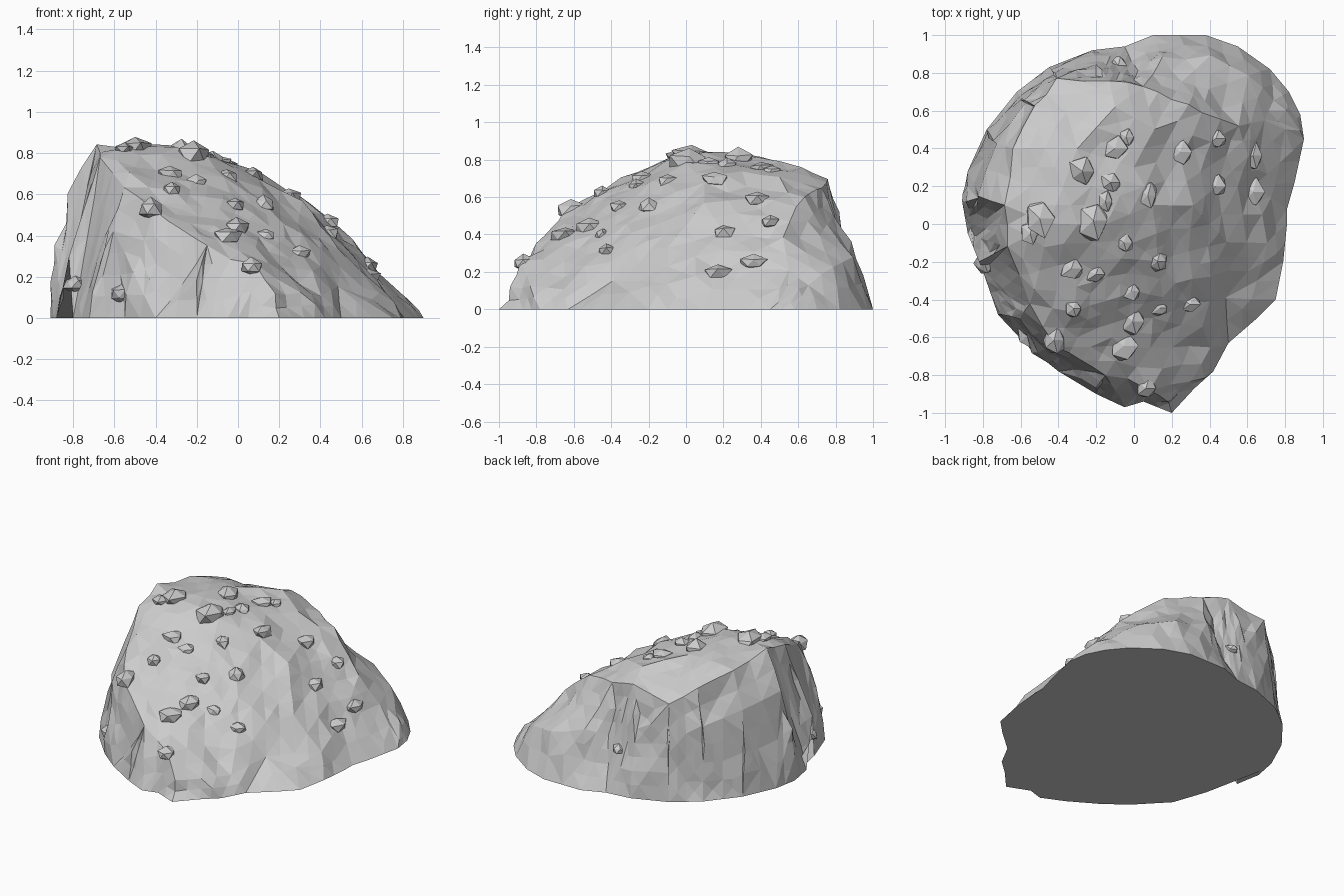
import bpy, bmesh, random
from mathutils import Vector, noise
from mathutils.geometry import delaunay_2d_cdt
from mathutils.bvhtree import BVHTree

if "Cube" in bpy.data.objects:
    bpy.data.objects.remove(bpy.data.objects["Cube"])

random.seed(4)

# Ground outline of the mound, seen from above
OUTLINE = [(.9, .45), (.88, .58), (.82, .7), (.72, .82), (.55, .94), (.38, 1), (.1, 1), (-.05, .94),
           (-.22, .92), (-.45, .83), (-.62, .7), (-.78, .5), (-.88, .28), (-.91, .12),
           (-.88, -.05), (-.8, -.25), (-.72, -.48), (-.55, -.66), (-.4, -.78), (-.2, -.9),
           (-.05, -.97), (.05, -.94), (.2, -1), (.32, -.87), (.42, -.78), (.5, -.63),
           (.65, -.5), (.75, -.4), (.79, -.2), (.81, 0), (.81, .08), (.85, .22)]
# Sharp rim from the right back, around the cliffs, to the front
RIM = [(.85, .54, .07), (.7, .55, .22), (.56, .52, .39), (.36, .59, .55), (.2, .66, .62), (.05, .73, .65),
       (-.13, .75, .69), (-.41, .77, .64), (-.53, .63, .73), (-.64, .4, .79), (-.69, .1, .85),
       (-.67, -.12, .78), (-.55, -.42, .63), (-.41, -.66, .53), (-.15, -.8, .35),
       (.08, -.87, .25), (.3, -.83, .12)]
# Points on the cliff faces, back ledge and hollow
CLIFF = [(-.88, .12, .35), (-.81, .15, .6), (-.82, -.2, .3), (-.75, -.1, .55), (-.68, -.47, .25),
         (-.6, -.5, .42), (-.5, -.67, .22), (-.77, .46, .3), (-.72, .42, .55), (-.6, .67, .25),
         (-.57, .63, .48), (-.42, .8, .38), (-.2, .84, .34), (-.2, .78, .52), (.02, .82, .33),
         (.0, .77, .5), (.15, .88, .36), (.4, .88, .27), (.6, .78, .22), (.75, .66, .14),
         (.4, .72, .4), (.25, .75, .45), (-.2, -.86, .18), (.18, -.94, .12)]
# Points on the sloping top
TOP = [(-.45, 0, .85), (-.3, .4, .82), (-.15, 0, .78), (0, .3, .74), (.1, .1, .68), (.25, .35, .6),
       (.3, .1, .55), (.45, .2, .42), (.65, .2, .22), (.5, -.1, .34), (.3, -.15, .47), (.13, -.2, .57),
       (-.3, -.2, .72), (0, -.35, .55), (-.32, -.45, .59), (.3, -.42, .33), (-.05, -.65, .4),
       (.5, -.4, .17), (.2, -.65, .25), (.4, -.65, .1), (-.5, -.25, .74), (.1, .5, .69),
       (-.1, .62, .76), (.7, -.1, .13)]
# Loose stones: x, y, radius
STONES = [(-.5, .03, .11), (-.21, .02, .12), (-.27, .28, .1), (-.1, .4, .08), (-.12, .22, .07),
          (.08, .15, .07), (.25, .38, .08), (.44, .2, .075), (.64, .17, .085), (.64, .36, .08),
          (.44, .45, .06), (-.05, -.1, .07), (-.33, -.24, .08), (-.32, -.45, .06), (-.01, -.36, .06),
          (.13, -.2, .07), (0, -.52, .1), (-.05, -.65, .09), (.3, -.43, .06), (.14, -.45, .06),
          (-.2, -.27, .06), (-.79, -.22, .07), (-.42, -.62, .09), (-.08, .85, .06), (-.04, .46, .06),
          (-.57, -.6, .07), (.06, -.88, .07), (-.15, .12, .06), (-.55, -.05, .06)]


def add_object(name, bm):
    bmesh.ops.recalc_face_normals(bm, faces=bm.faces[:])
    mesh = bpy.data.meshes.new(name)
    bm.to_mesh(mesh)
    ob = bpy.data.objects.new(name, mesh)
    bpy.context.collection.objects.link(ob)
    return ob


def split_edges(bm, edges):
    bmesh.ops.subdivide_edges(bm, edges=edges, cuts=1, use_grid_fill=True)
    bmesh.ops.triangulate(bm, faces=bm.faces[:])
    bm.normal_update()


def roughen(bm, amount, scale):
    for v in bm.verts:
        if not v.is_boundary:
            push = noise.noise(v.co * scale) * 1.6 + random.uniform(-.7, .7)
            v.co += v.normal * push * amount
            v.co.z = max(v.co.z, .015)
    bm.normal_update()


# Mound: triangulate the key points, then break up the facets
points = [(x, y, 0) for x, y in OUTLINE] + RIM + CLIFF + TOP
n = len(OUTLINE)
rim_edges = [(n + i, n + i + 1) for i in range(len(RIM) - 1)]
flat, _, tris, source, _, _ = delaunay_2d_cdt(
    [Vector(p[:2]) for p in points], rim_edges, [list(range(n))], 1, 1e-5)
bm = bmesh.new()
verts = [bm.verts.new((p.x, p.y, points[s[0]][2] if s else 0)) for p, s in zip(flat, source)]
for t in tris:
    bm.faces.new([verts[i] for i in t])
split_edges(bm, bm.edges[:])
roughen(bm, .016, 4)
split_edges(bm, [e for e in bm.edges if e.calc_length() > .16])
roughen(bm, .008, 9)
tree = BVHTree.FromBMesh(bm)
bmesh.ops.contextual_create(bm, geom=[e for e in bm.edges if e.is_boundary])
add_object("rock_mound", bm)
bm.free()

# Stones: rough faceted lumps half sunk into the surface
for i, (x, y, r) in enumerate(STONES):
    hit, normal, _, _ = tree.ray_cast(Vector((x, y, 2)), Vector((0, 0, -1)))
    if hit is None:
        continue
    bm = bmesh.new()
    bmesh.ops.create_icosphere(bm, subdivisions=1, radius=r)
    stretch = Vector((random.uniform(.75, 1), random.uniform(.85, 1.15), random.uniform(.6, .75)))
    centre = hit - normal * r * .15
    for v in bm.verts:
        v.co = v.co * stretch * random.uniform(.7, 1.1) + centre
        v.co.z = max(v.co.z, .01)
    add_object(f"stone_{i + 1}", bm)
    bm.free()
